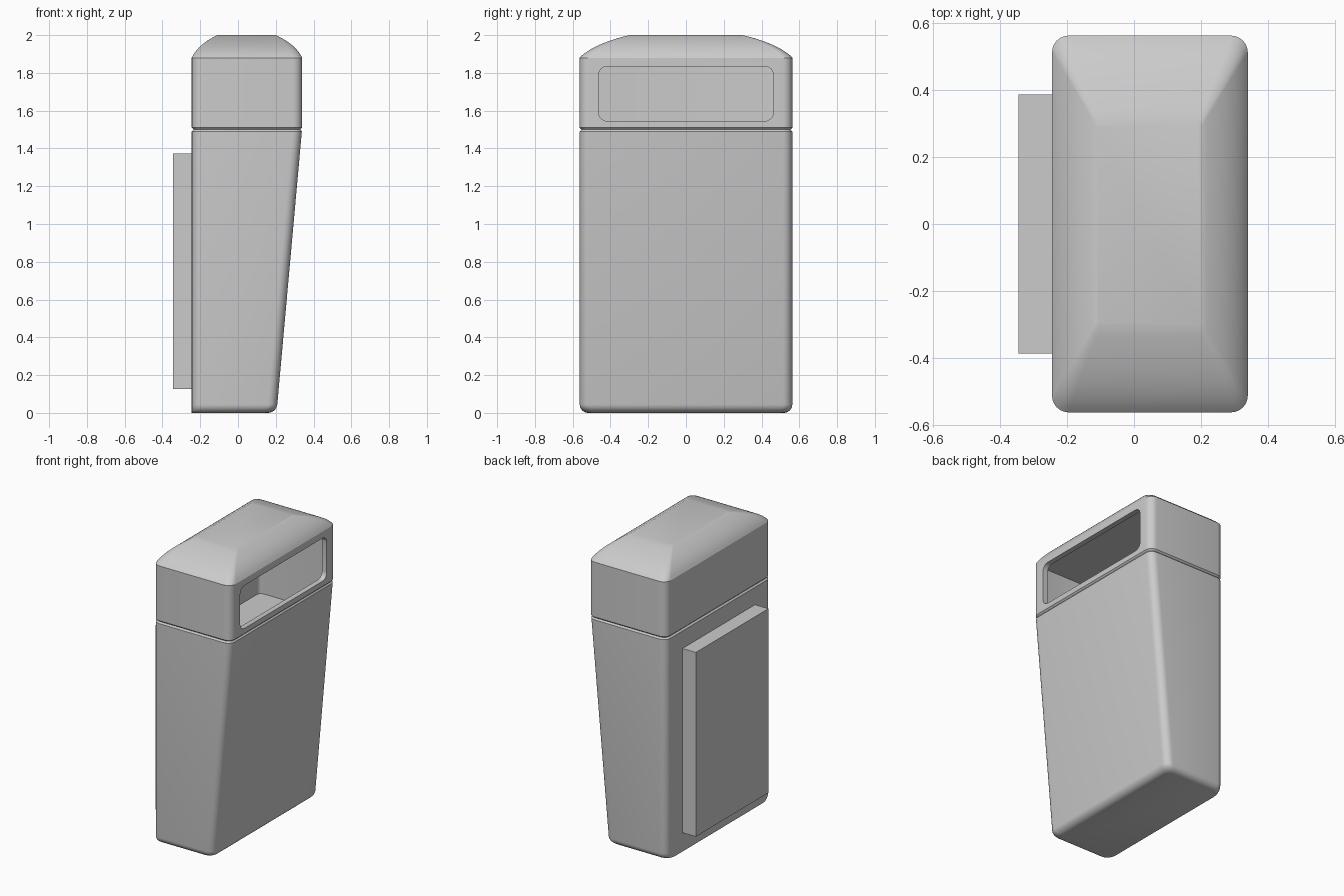
import bpy, bmesh, math

if "Cube" in bpy.data.objects:
    bpy.data.objects.remove(bpy.data.objects["Cube"])


def rounded_rect(x0, x1, y0, y1, r, seg=6):
    """Corner-rounded outline, counter-clockwise."""
    pts = []
    corners = [(x1 - r, y1 - r), (x0 + r, y1 - r), (x0 + r, y0 + r), (x1 - r, y0 + r)]
    for q, (cx, cy) in enumerate(corners):
        for i in range(seg + 1):
            a = math.radians(90 * (q + i / seg))
            pts.append((cx + r * math.cos(a), cy + r * math.sin(a)))
    return pts


def loft(name, rings, along_x=False):
    """Skin a stack of rounded rectangles (x0, x1, half_y, radius, z)."""
    bm = bmesh.new()
    loops = []
    for x0, x1, hy, r, z in rings:
        pts = rounded_rect(x0, x1, -hy, hy, r)
        loops.append([bm.verts.new((z, y, x) if along_x else (x, y, z)) for x, y in pts])
    for a, b in zip(loops, loops[1:]):
        n = len(a)
        for i in range(n):
            j = (i + 1) % n
            bm.faces.new((a[i], a[j], b[j], b[i]))
    bm.faces.new(loops[0])
    bm.faces.new(loops[-1])
    bmesh.ops.recalc_face_normals(bm, faces=bm.faces)
    mesh = bpy.data.meshes.new(name)
    bm.to_mesh(mesh)
    bm.free()
    ob = bpy.data.objects.new(name, mesh)
    bpy.context.collection.objects.link(ob)
    return ob


def finish(ob, cutters, angle):
    """Cut, apply and shade."""
    bpy.ops.object.select_all(action='DESELECT')
    ob.select_set(True)
    bpy.context.view_layer.objects.active = ob
    for c in cutters:
        m = ob.modifiers.new("cut", 'BOOLEAN')
        m.operation, m.solver, m.object = 'DIFFERENCE', 'EXACT', c
        bpy.ops.object.modifier_apply(modifier=m.name)
    bpy.ops.object.shade_smooth_by_angle(angle=math.radians(angle))


BACK, FRONT, HALF, R = -0.245, 0.34, 0.563, 0.05
SEAM, EAVE, TOP = 1.5, 1.88, 2.0
LIP = 0.01

# Tapered body: vertical back, sloping front, rounded bottom edge except at the back
rings = []
fillet = 0.045
for i in range(7):
    a = math.radians(15 * i)
    inset = fillet * (1 - math.sin(a))
    z = fillet * (1 - math.cos(a))
    rings.append((BACK, 0.204 + 0.09 * z - inset, HALF - inset, R, z))
rings.append((BACK, FRONT - 0.002, HALF, R, SEAM - LIP))
rings.append((BACK + LIP, FRONT - LIP, HALF - LIP, R - LIP, SEAM))
body = loft("bin_body", rings)

# Hood with a curved hipped roof
rings = [(BACK + LIP, FRONT - LIP, HALF - LIP, R - LIP, SEAM),
         (BACK, FRONT, HALF, R, SEAM + LIP)]
for i in range(11):
    t = i / 10
    s = 2 * t * (1 - t) * 0.25 + t * t
    h = 2 * t * (1 - t) * 0.6 + t * t
    rings.append((BACK + 0.135 * s, FRONT - 0.14 * s, HALF - 0.263 * s,
                  R - 0.04 * s, EAVE + (TOP - EAVE) * h))
hood = loft("bin_hood", rings)

# Hollow chamber and the slot in front of it
chamber = loft("chamber_cutter", [(-0.205, 0.305, 0.525, 0.03, 1.28),
                                  (-0.205, 0.305, 0.525, 0.03, 1.86)])
slot = loft("slot_cutter", [(1.545, 1.835, 0.462, 0.045, 0.2),
                            (1.545, 1.835, 0.462, 0.045, 0.5)], along_x=True)

finish(body, [chamber], 28)
finish(hood, [chamber, slot], 24)
for c in (chamber, slot):
    bpy.data.objects.remove(c)

# Mounting plate on the back
bpy.ops.mesh.primitive_cube_add(size=1, location=(-0.2925, 0, 0.75))
plate = bpy.context.object
plate.name = "mounting_plate"
plate.scale = (0.105, 0.775, 1.245)
